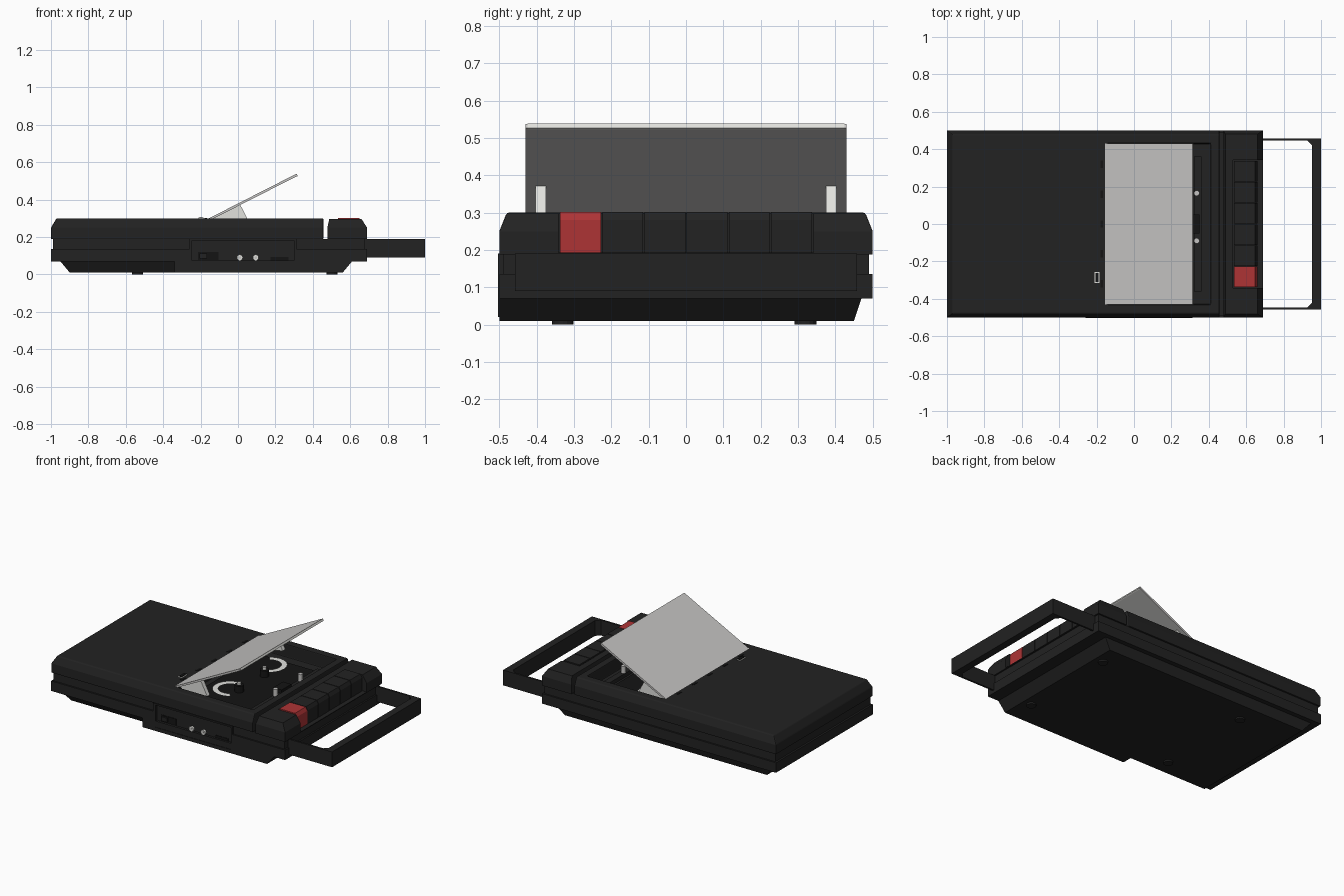
import bpy, bmesh, math
from mathutils import Vector

cube = bpy.data.objects.get("Cube")
if cube:
    bpy.data.objects.remove(cube, do_unlink=True)


def material(name, rgb):
    m = bpy.data.materials.new(name)
    m.use_nodes = True
    m.diffuse_color = (*rgb, 1)
    m.node_tree.nodes["Principled BSDF"].inputs["Base Color"].default_value = (*rgb, 1)
    return m


BLACK = material("black plastic", (0.016, 0.016, 0.016))
DARK = material("deep black", (0.007, 0.007, 0.007))
GREY = material("light grey", (0.56, 0.55, 0.54))
WHITE = material("off white", (0.75, 0.75, 0.72))
RED = material("record red", (0.42, 0.034, 0.036))


def finish(name, bm, mat):
    bmesh.ops.recalc_face_normals(bm, faces=bm.faces)
    mesh = bpy.data.meshes.new(name)
    bm.to_mesh(mesh)
    bm.free()
    mesh.materials.append(mat)
    ob = bpy.data.objects.new(name, mesh)
    bpy.context.collection.objects.link(ob)
    return ob


def loft(name, sections, mat):
    """Stack of rectangles: (z, x0, x1, y0, y1)."""
    bm = bmesh.new()
    rings = [[bm.verts.new((x, y, z)) for x, y in
              ((x0, y0), (x1, y0), (x1, y1), (x0, y1))]
             for z, x0, x1, y0, y1 in sections]
    for a, b in zip(rings, rings[1:]):
        for i in range(4):
            j = (i + 1) % 4
            bm.faces.new((a[i], a[j], b[j], b[i]))
    bm.faces.new(rings[0])
    bm.faces.new(rings[-1])
    return finish(name, bm, mat)


def box(name, x0, x1, y0, y1, z0, z1, mat):
    return loft(name, [(z0, x0, x1, y0, y1), (z1, x0, x1, y0, y1)], mat)


def prism(name, profile, y0, y1, mat):
    """Extrude an x-z outline along y."""
    bm = bmesh.new()
    face = bm.faces.new([bm.verts.new((x, y0, z)) for x, z in profile])
    ext = bmesh.ops.extrude_face_region(bm, geom=[face])["geom"]
    verts = [v for v in ext if isinstance(v, bmesh.types.BMVert)]
    bmesh.ops.translate(bm, verts=verts, vec=(0, y1 - y0, 0))
    return finish(name, bm, mat)


def rod(name, centre, radius, length, axis, mat):
    bm = bmesh.new()
    bmesh.ops.create_cone(bm, cap_ends=True, segments=16, radius1=radius,
                          radius2=radius, depth=length)
    turn = Vector((0, 0, 1)).rotation_difference(Vector(axis)).to_matrix()
    for v in bm.verts:
        v.co = turn @ v.co + Vector(centre)
    return finish(name, bm, mat)


def cut(target, *limits):
    cutter = box("cutter", *limits, target.data.materials[0])
    cutter.hide_render = True
    mod = target.modifiers.new("cut", "BOOLEAN")
    mod.operation, mod.solver, mod.object = "DIFFERENCE", "EXACT", cutter
    bpy.context.view_layer.objects.active = target
    bpy.ops.object.modifier_apply(modifier=mod.name)
    bpy.data.objects.remove(cutter, do_unlink=True)


# Lower case with sloped underside and side groove
lower = loft("lower_case", [
    (0.01, -0.90, 0.56, -0.435, 0.45), (0.07, -0.95, 0.61, -0.47, 0.47),
    (0.07, -1, 0.69, -0.5, 0.5), (0.135, -1, 0.69, -0.5, 0.5),
    (0.135, -0.988, 0.68, -0.49, 0.49), (0.19, -0.988, 0.68, -0.49, 0.49)], BLACK)
cut(lower, -0.245, 0.30, -0.6, -0.478, 0.075, 0.183)
prism("front_lower_block", [(-0.34, 0.01), (0.56, 0.01), (0.61, 0.07), (-0.34, 0.07)],
      -0.5, -0.43, BLACK)

# Upper deck with cassette well
deck = loft("upper_deck", [
    (0.188, -1, 0.457, -0.5, 0.5), (0.25, -1, 0.457, -0.5, 0.5),
    (0.30, -0.97, 0.457, -0.48, 0.48)], BLACK)
bevel = deck.modifiers.new("soft_edges", "BEVEL")
bevel.width, bevel.segments = 0.006, 2
cut(deck, -0.14, 0.41, -0.43, 0.43, 0.215, 0.4)

# Key housing and piano keys
housing = loft("key_housing", [
    (0.188, 0.478, 0.69, -0.5, 0.5), (0.25, 0.478, 0.69, -0.5, 0.5),
    (0.297, 0.488, 0.66, -0.48, 0.48)], BLACK)
cut(housing, 0.53, 0.75, -0.341, 0.341, 0.193, 0.4)
pitch = 0.113
for i in range(6):
    y = -3 * pitch + i * pitch
    prism("record_key" if i == 0 else f"key_{i}",
          [(0.535, 0.19), (0.66, 0.19), (0.66, 0.28), (0.648, 0.302), (0.535, 0.302)],
          y + 0.002, y + pitch - 0.002, RED if i == 0 else BLACK)

# Carrying handle
box("handle_grip", 0.952, 1, -0.458, 0.458, 0.09, 0.19, BLACK)
for s in (-1, 1):
    y0, y1 = sorted((s * 0.446, s * 0.458))
    box("handle_arm", 0.66, 0.96, y0, y1, 0.09, 0.19, BLACK)
    bm = bmesh.new()
    rim = [bm.verts.new((x, s * y, 0.09)) for x, y in
           ((0.925, 0.448), (0.955, 0.448), (0.955, 0.418))]
    geom = bmesh.ops.extrude_face_region(bm, geom=[bm.faces.new(rim)])["geom"]
    bmesh.ops.translate(bm, vec=(0, 0, 0.1),
                        verts=[v for v in geom if isinstance(v, bmesh.types.BMVert)])
    finish("handle_corner", bm, BLACK)

# Open lid, side brackets and hinge slots
prism("cassette_lid", [(-0.155, 0.300), (-0.148, 0.290), (0.317, 0.526), (0.312, 0.538)],
      -0.43, 0.43, GREY)
prism("lid_tip", [(0.306, 0.533), (0.312, 0.522), (0.319, 0.526), (0.313, 0.539)],
      -0.425, 0.425, WHITE)
for s in (-1, 1):
    y0, y1 = sorted((s * 0.375, s * 0.403))
    prism("lid_bracket", [(-0.14, 0.295), (-0.08, 0.25), (0.06, 0.28), (0.012, 0.372)],
          y0, y1, WHITE)
for i in range(5):
    y = -0.32 + i * 0.16
    box("hinge_slot", -0.18, -0.165, y - 0.02, y + 0.02, 0.299, 0.302, DARK)

# Cassette mechanism inside the well
box("mechanism_plate", -0.10, 0.30, -0.36, 0.36, 0.21, 0.222, DARK)
box("head_bridge", 0.32, 0.36, -0.36, 0.36, 0.21, 0.24, BLACK)
box("tape_head", 0.29, 0.35, -0.05, 0.05, 0.215, 0.265, DARK)
for y in (-0.09, 0.165):
    rod("guide_post", (0.335, y, 0.25), 0.015, 0.07, (0, 0, 1), GREY)
for y in (-0.13, 0.13):
    rod("reel_hub", (0.10, y, 0.24), 0.028, 0.05, (0, 0, 1), DARK)
    rod("reel_pin", (0.10, y, 0.255), 0.012, 0.05, (0, 0, 1), WHITE)
for yc, start in ((-0.14, 200), (0.27, 20)):
    bm = bmesh.new()
    rows = []
    for i in range(13):
        a = math.radians(start - 110 + i * 18)
        rows.append([bm.verts.new((0.04 + r * math.cos(a), yc + r * math.sin(a), 0.226))
                     for r in (0.07, 0.105)])
    for a, b in zip(rows, rows[1:]):
        bm.faces.new((a[0], a[1], b[1], b[0]))
    finish("reel_guide", bm, WHITE)

# Small slider on the deck
box("slider_frame", -0.212, -0.185, -0.315, -0.257, 0.298, 0.303, WHITE)
box("slider_knob", -0.207, -0.19, -0.31, -0.262, 0.298, 0.308, DARK)

# Front socket panel
for x0, x1, z0, z1 in ((-0.26, -0.245, 0.02, 0.19), (0.30, 0.312, 0.02, 0.19),
                       (-0.26, 0.312, 0.02, 0.035), (-0.26, 0.312, 0.18, 0.19)):
    box("panel_frame", x0, x1, -0.503, -0.47, z0, z1, BLACK)
box("panel_back", -0.25, 0.305, -0.485, -0.46, 0.03, 0.185, BLACK)
for x in (0.01, 0.095):
    rod("socket_ring", (x, -0.488, 0.09), 0.016, 0.02, (0, 1, 0), WHITE)
    rod("socket_hole", (x, -0.4985, 0.09), 0.007, 0.002, (0, 1, 0), GREY)
box("switch_slot", -0.215, -0.105, -0.488, -0.47, 0.078, 0.12, DARK)
box("switch_knob", -0.205, -0.165, -0.497, -0.47, 0.085, 0.113, BLACK)
box("power_slot", 0.175, 0.27, -0.488, -0.47, 0.075, 0.092, DARK)

# Feet
for x in (-0.537, 0.503):
    for y in (-0.33, 0.32):
        rod("foot", (x, y, 0.008), 0.029, 0.016, (0, 0, 1), BLACK)
